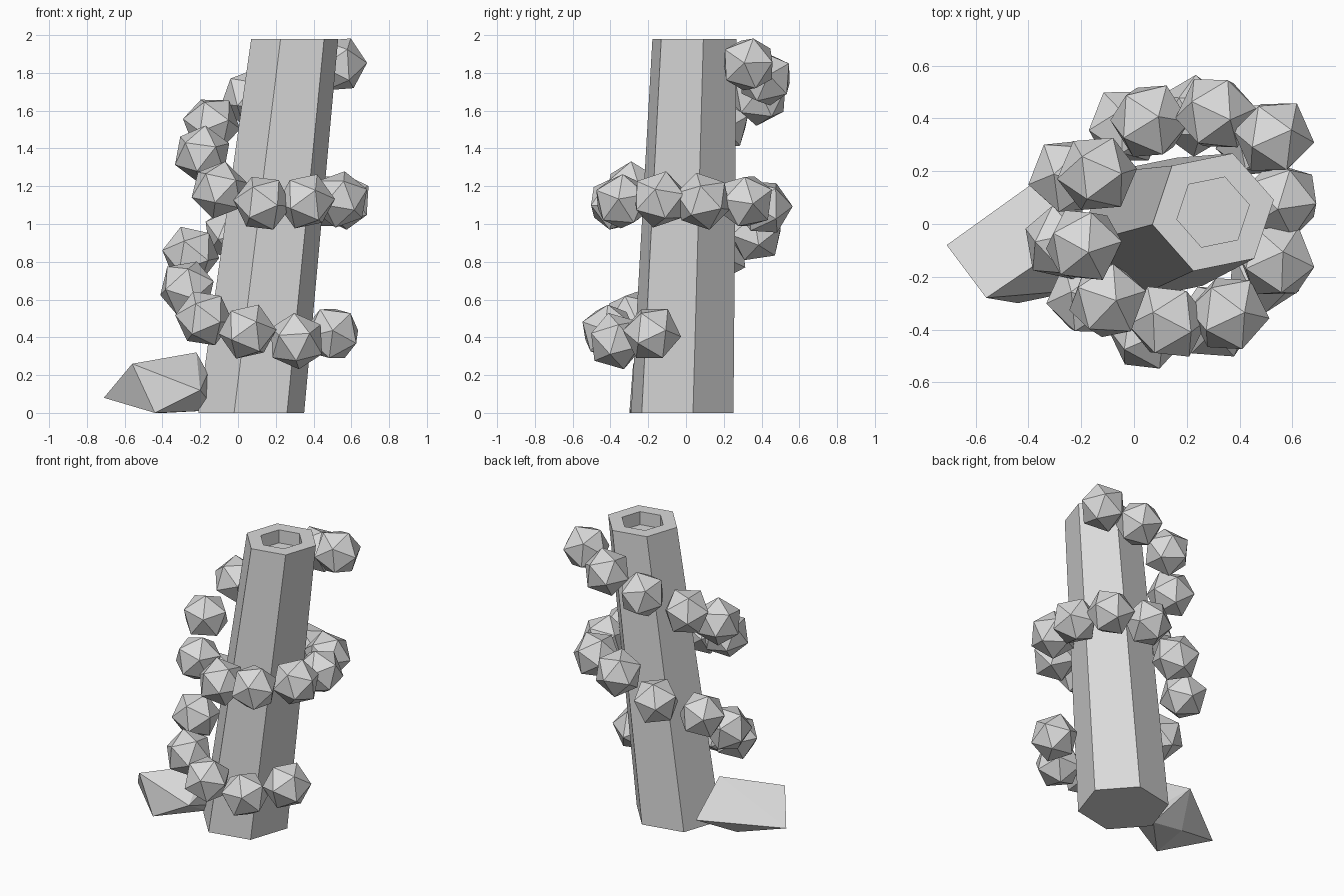
import bpy, bmesh, math, random
from mathutils import Vector, Euler, Matrix

if "Cube" in bpy.data.objects:
    bpy.data.objects.remove(bpy.data.objects["Cube"])

random.seed(4)

stone = bpy.data.materials.new("plain grey")
stone.diffuse_color = (0.7, 0.7, 0.7, 1)
stone.use_nodes = True
stone.node_tree.nodes["Principled BSDF"].inputs["Base Color"].default_value = stone.diffuse_color


def finish(bm, name):
    bmesh.ops.recalc_face_normals(bm, faces=bm.faces)
    me = bpy.data.meshes.new(name)
    bm.to_mesh(me)
    bm.free()
    me.materials.append(stone)
    ob = bpy.data.objects.new(name, me)
    bpy.context.collection.objects.link(ob)
    return ob


# Leaning hexagonal column with a shallow socket in its top
def hex_ring(bm, cx, cy, z, r):
    return [bm.verts.new((cx + r * math.cos(math.radians(11.5 + 60 * i)),
                          cy + r * math.sin(math.radians(11.5 + 60 * i)), z))
            for i in range(6)]


bm = bmesh.new()
rings = [hex_ring(bm, *p) for p in ((0.07, -0.02, 0, 0.286),
                                    (0.30, 0.045, 1.98, 0.235),
                                    (0.30, 0.045, 1.98, 0.14),
                                    (0.30, 0.045, 1.89, 0.14))]
for a, b in zip(rings, rings[1:]):
    for i in range(6):
        j = (i + 1) % 6
        bm.faces.new((a[i], a[j], b[j], b[i]))
bm.faces.new(rings[0])
bm.faces.new(rings[-1])
finish(bm, "column")

# Chain of faceted clumps spiralling down around the column
path = [(0.53, 0.33, 1.845), (0.31, 0.42, 1.77), (0.06, 0.39, 1.67),
        (-0.14, 0.19, 1.53), (-0.19, -0.08, 1.37), (-0.10, -0.29, 1.18),
        (0.13, -0.37, 1.11), (0.36, -0.34, 1.12), (0.54, -0.14, 1.13),
        (0.56, 0.09, 1.12), (0.46, 0.32, 1.12), (0.23, 0.41, 1.09),
        (-0.03, 0.37, 0.95), (-0.25, 0.18, 0.84), (-0.27, -0.07, 0.66),
        (-0.18, -0.28, 0.50), (0.05, -0.41, 0.43), (0.31, -0.37, 0.38),
        (0.50, -0.18, 0.42)]
for n, p in enumerate(path, 1):
    turn = Euler([random.uniform(0, math.tau) for _ in range(3)]).to_matrix().to_4x4()
    bm = bmesh.new()
    bmesh.ops.create_icosphere(bm, subdivisions=1, radius=0.155,
                               matrix=Matrix.Translation(Vector(p)) @ turn)
    finish(bm, f"vine_clump_{n:02d}")

# Angular boulder at the foot
bm = bmesh.new()
for p in [(-0.71, -0.08, 0.08), (-0.56, -0.28, 0.26), (-0.44, -0.30, 0.0),
          (-0.22, -0.05, 0.32), (-0.25, 0.25, 0.14), (-0.39, 0.0, 0.0),
          (-0.20, -0.25, 0.12), (-0.16, -0.08, 0.21), (-0.16, -0.08, 0.07),
          (-0.20, -0.05, 0.01)]:
    bm.verts.new(p)
bmesh.ops.convex_hull(bm, input=bm.verts)
finish(bm, "boulder")
